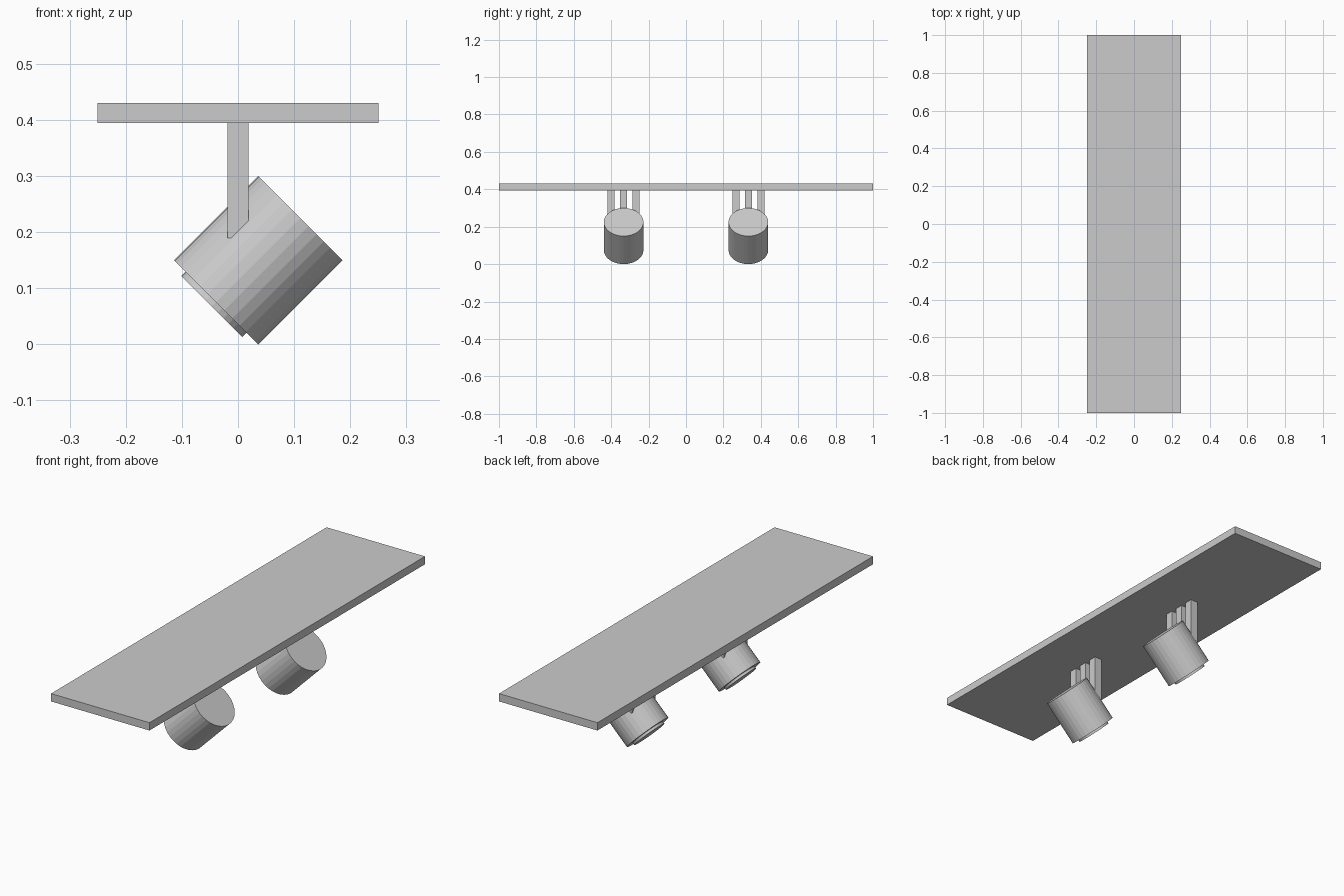
import bpy
from math import radians, sqrt
from mathutils import Vector

if "Cube" in bpy.data.objects:
    bpy.data.objects.remove(bpy.data.objects["Cube"])


def box(name, center, size):
    bpy.ops.mesh.primitive_cube_add(size=1, location=center)
    ob = bpy.context.object
    ob.name = name
    ob.scale = size
    bpy.ops.object.transform_apply(location=False, rotation=False, scale=True)


def tilted_cylinder(name, center, radius, depth):
    # axis leans 45 degrees from z towards +x
    bpy.ops.mesh.primitive_cylinder_add(vertices=32, radius=radius, depth=depth,
                                        location=center, rotation=(0, radians(45), 0))
    bpy.context.object.name = name


# ceiling plate
box("mounting_plate", (0, 0, 0.4125), (0.5, 2, 0.036))

axis = Vector((1, 0, 1)) / sqrt(2)
for side, y in (("front", -1 / 3), ("back", 1 / 3)):
    # three hanging posts
    for i in (-1, 0, 1):
        box(f"{side}_post_{i + 2}", (0, y + i * 0.0667, 0.293), (0.038, 0.038, 0.207))
    # lamp housing and the lens projecting from its lower end
    c = Vector((0.036, y, 0.15))
    tilted_cylinder(f"{side}_lamp_housing", c, 0.106, 0.212)
    tilted_cylinder(f"{side}_lamp_lens", c - axis * 0.1015, 0.077, 0.031)
